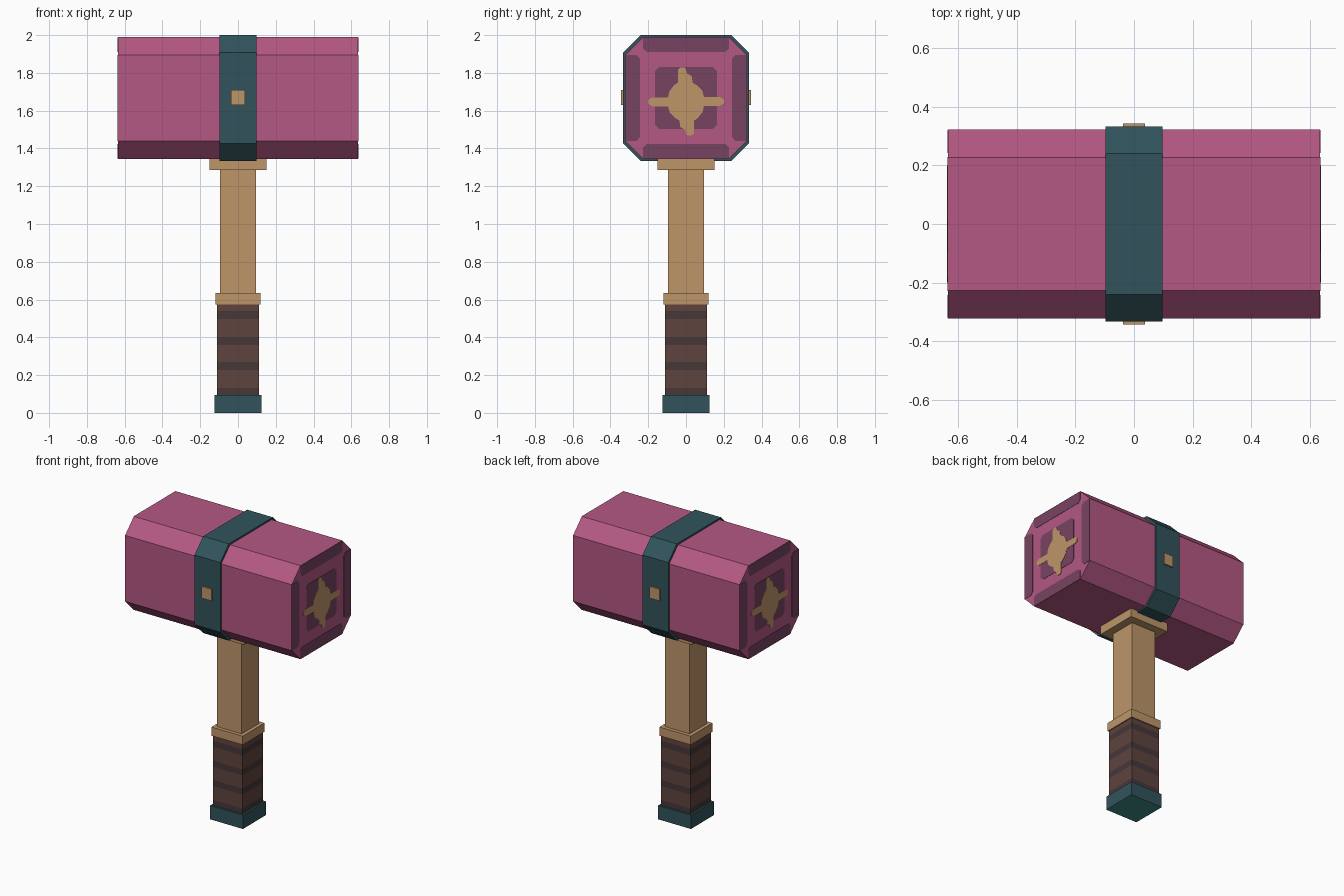
import bpy, bmesh, math

if "Cube" in bpy.data.objects:
    bpy.data.objects.remove(bpy.data.objects["Cube"])

HEAD_Z = 1.667   # height of the head's axis


def material(name, r, g, b):
    lin = [((c / 255 + 0.055) / 1.055) ** 2.4 for c in (r, g, b)]
    m = bpy.data.materials.new(name)
    m.diffuse_color = (*lin, 1)
    m.use_nodes = True
    m.node_tree.nodes["Principled BSDF"].inputs["Base Color"].default_value = m.diffuse_color
    return m


PINK = material("pink", 180, 88, 131)
PLUM = material("plum", 119, 68, 98)
TAN = material("tan wood", 190, 149, 105)
TEAL = material("dark teal", 49, 83, 91)
AQUA = material("aqua", 62, 140, 134)
BROWN = material("brown leather", 94, 67, 61)
DARK = material("dark leather", 70, 55, 57)


def finish(name, bm, *mats):
    bmesh.ops.recalc_face_normals(bm, faces=bm.faces)
    me = bpy.data.meshes.new(name)
    bm.to_mesh(me)
    bm.free()
    for m in mats:
        me.materials.append(m)
    ob = bpy.data.objects.new(name, me)
    bpy.context.collection.objects.link(ob)
    return ob


def box(name, hx, hy, z0, z1, mat):
    bm = bmesh.new()
    bmesh.ops.create_cube(bm, size=1)
    for v in bm.verts:
        v.co = (v.co.x * 2 * hx, v.co.y * 2 * hy, z0 + (v.co.z + 0.5) * (z1 - z0))
    return finish(name, bm, mat)


def prism(name, outline, x0, x1, zc, mat):
    """Extrude a (y, z) outline along x."""
    bm = bmesh.new()
    f = bm.faces.new([bm.verts.new((x0, y, zc + z)) for y, z in outline])
    ext = bmesh.ops.extrude_face_region(bm, geom=[f])
    for v in ext["geom"]:
        if isinstance(v, bmesh.types.BMVert):
            v.co.x = x1
    return finish(name, bm, mat)


def chamfered(h, c):
    k = h - c
    return [(k, h), (h, k), (h, -k), (k, -h), (-k, -h), (-h, -k), (-h, k), (-k, h)]


# Handle, from the pommel up
pommel = box("pommel", 0.125, 0.125, 0, 0.095, TEAL)
pommel.data.materials.append(AQUA)
for p in pommel.data.polygons:
    if p.normal.z < -0.9:
        p.material_index = 1
box("handle_ring", 0.119, 0.119, 0.575, 0.635, TAN)
box("handle_shaft", 0.094, 0.094, 0.63, 1.29, TAN)
box("handle_collar", 0.151, 0.151, 1.285, 1.346, TAN)

# Leather grip, cut into alternating bands
levels = [0.095, 0.132, 0.228, 0.27, 0.36, 0.402, 0.498, 0.54, 0.575]
bm = bmesh.new()
rings = [[bm.verts.new((x, y, z)) for x, y in
          ((-.112, -.112), (.112, -.112), (.112, .112), (-.112, .112))] for z in levels]
for i in range(len(levels) - 1):
    for k in range(4):
        n = (k + 1) % 4
        f = bm.faces.new((rings[i][k], rings[i][n], rings[i + 1][n], rings[i + 1][k]))
        f.material_index = 1 - i % 2
bm.faces.new(rings[0])
bm.faces.new(rings[-1])
finish("grip", bm, BROWN, DARK)

# Head, band and the peg through it
prism("hammer_head", chamfered(0.322, 0.095), -0.635, 0.635, HEAD_Z, PINK)
prism("head_band", chamfered(0.333, 0.093), -0.098, 0.098, HEAD_Z, TEAL)
box("band_peg", 0.037, 0.343, 1.63, 1.71, TAN)

# Painted ends: rim panels, centre square and star
rim = [(-.228, .321), (.228, .321), (.228, .262), (.208, .243), (-.208, .243), (-.228, .262)]
half_star = [(-.042, .17), (-.03, .18), (-.005, .18), (.005, .15), (.03, .135), (.035, .1),
             (.06, .085), (.085, .06), (.095, .025), (.18, .025), (.2, .01), (.2, -.01),
             (.18, -.022), (.095, -.022), (.088, -.055), (.06, -.09), (.042, -.1)]
star = half_star + [(-y, -z) for y, z in half_star]
for side, s in (("right", 1), ("left", -1)):
    def turned(outline, a=0):
        c, n = math.cos(a), math.sin(a)
        return [(s * (y * c - z * n), y * n + z * c) for y, z in outline]
    for q in range(4):
        prism(f"{side}_rim_panel_{q + 1}", turned(rim, q * math.pi / 2),
              s * 0.634, s * 0.637, HEAD_Z, PLUM)
    prism(f"{side}_centre_panel", turned(chamfered(0.163, 0.02)),
          s * 0.634, s * 0.637, HEAD_Z, PLUM)
    prism(f"{side}_star", turned(star), s * 0.634, s * 0.639, 1.648, TAN)
